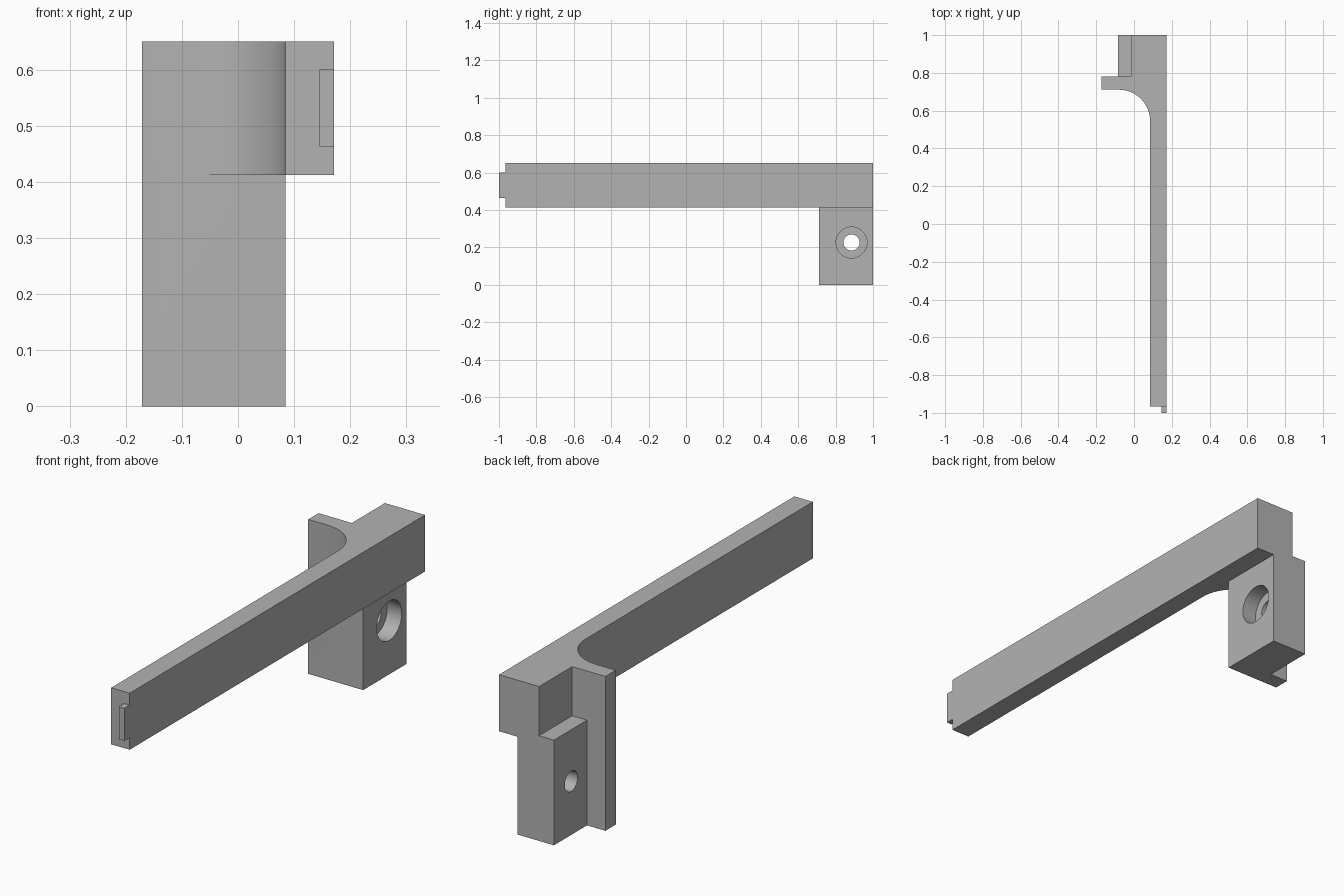
import bpy, bmesh
from math import radians, sin, cos, pi
from mathutils import Matrix

default = bpy.data.objects.get("Cube")
if default:
    bpy.data.objects.remove(default, do_unlink=True)

grey = bpy.data.materials.new("plain grey")
grey.use_nodes = True
colour = (0.45, 0.45, 0.45, 1)
grey.diffuse_color = colour
grey.node_tree.nodes["Principled BSDF"].inputs["Base Color"].default_value = colour


def finish(name, bm):
    bmesh.ops.recalc_face_normals(bm, faces=bm.faces)
    mesh = bpy.data.meshes.new(name)
    bm.to_mesh(mesh)
    bm.free()
    mesh.materials.append(grey)
    ob = bpy.data.objects.new(name, mesh)
    bpy.context.collection.objects.link(ob)
    return ob


def prism(name, outline, z0, z1):
    """Extrude a plan outline between two heights."""
    bm = bmesh.new()
    face = bm.faces.new([bm.verts.new((x, y, z0)) for x, y in outline])
    top = bmesh.ops.extrude_face_region(bm, geom=[face])["geom"]
    bmesh.ops.translate(bm, vec=(0, 0, z1 - z0),
                        verts=[v for v in top if isinstance(v, bmesh.types.BMVert)])
    return finish(name, bm)


def rod(name, radius, x0, x1, y, z):
    """Cylinder along x."""
    bm = bmesh.new()
    bmesh.ops.create_cone(bm, cap_ends=True, segments=48, radius1=radius,
                          radius2=radius, depth=x1 - x0,
                          matrix=Matrix.Translation(((x0 + x1) / 2, y, z))
                          @ Matrix.Rotation(pi / 2, 4, 'Y'))
    ob = finish(name, bm)
    ob.hide_render = True
    return ob


def combine(target, other, operation):
    """Apply a boolean and discard the helper."""
    mod = target.modifiers.new(operation.title(), 'BOOLEAN')
    mod.operation, mod.object, mod.solver = operation, other, 'EXACT'
    bpy.context.view_layer.objects.active = target
    bpy.ops.object.modifier_apply(modifier=mod.name)
    bpy.data.objects.remove(other, do_unlink=True)


OUT, ARM, BLOCK, STEP, LIP = 0.171, 0.085, -0.085, -0.016, -0.171
FRONT, BACK, END = 0.711, 0.78, -0.965
R = 0.165

# Long arm with head, lip and curved inner corner
arc = [(ARM - R + R * sin(a), FRONT - R + R * cos(a))
       for a in (i * pi / 40 for i in range(21))]
bracket = prism("bracket_arm", [(OUT, END), (OUT, 1), (STEP, 1), (STEP, BACK),
                                (LIP, BACK), (LIP, FRONT)] + arc + [(ARM, END)],
                0.412, 0.65)

# Hanging mount block with full-height lip
block = prism("mount_block", [(ARM, FRONT), (ARM, 1), (BLOCK, 1), (BLOCK, BACK),
                              (LIP, BACK), (LIP, FRONT)], 0, 0.443)
combine(bracket, block, 'UNION')

# Small tab on the arm tip
tab = prism("end_tab", [(0.145, -1), (OUT, -1), (OUT, END + 0.01),
                        (0.145, END + 0.01)], 0.463, 0.6)
combine(bracket, tab, 'UNION')

# Counterbored screw hole
combine(bracket, rod("screw_hole", 0.043, -0.2, 0.2, 0.885, 0.226), 'DIFFERENCE')
combine(bracket, rod("counterbore", 0.083, 0.017, 0.2, 0.885, 0.226), 'DIFFERENCE')

bpy.ops.object.select_all(action='DESELECT')
bracket.select_set(True)
bpy.context.view_layer.objects.active = bracket
bpy.ops.object.shade_smooth_by_angle(angle=radians(30))
